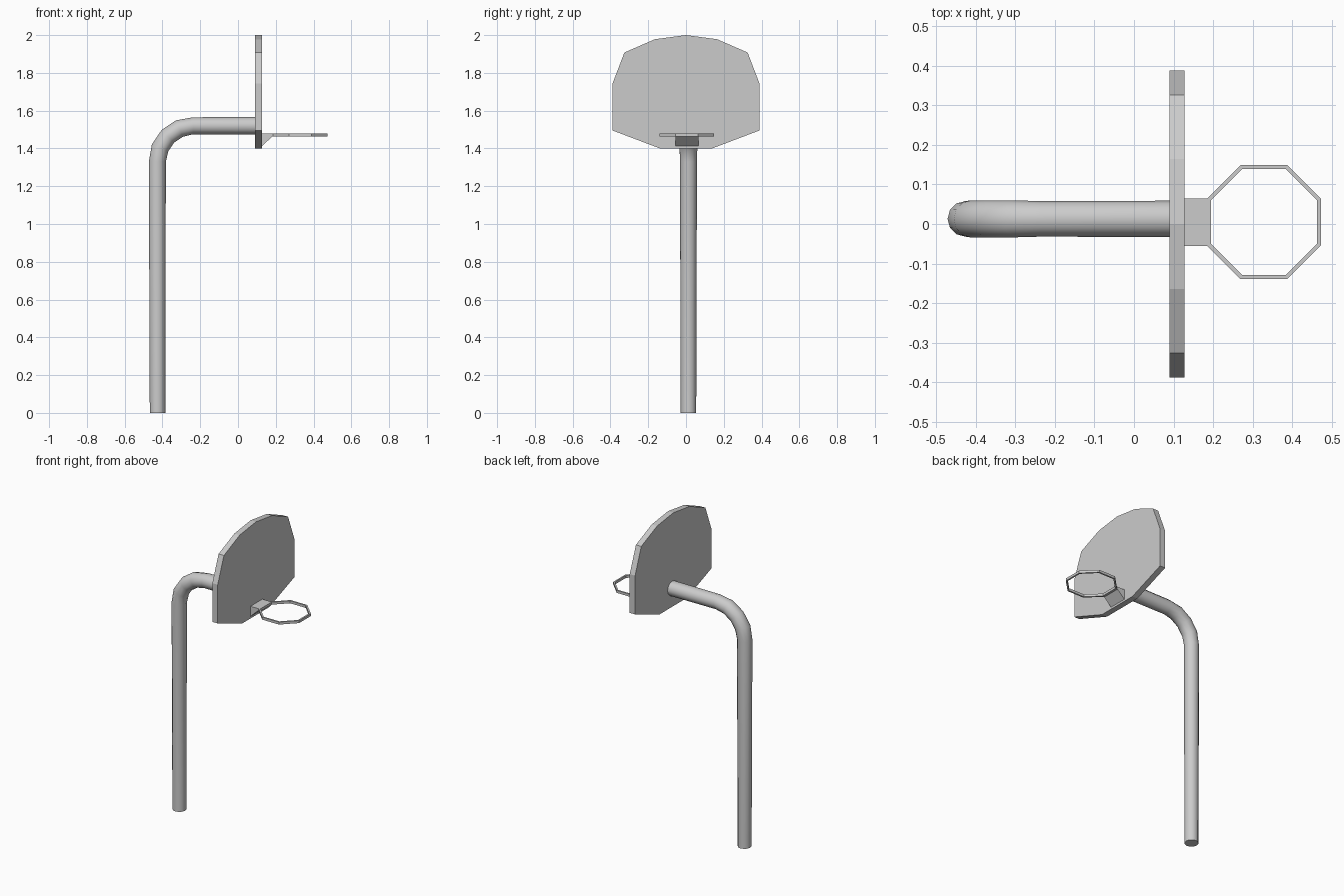
import bpy, bmesh
from math import sin, cos, pi, radians
from mathutils import Vector

if "Cube" in bpy.data.objects:
    bpy.data.objects.remove(bpy.data.objects["Cube"])


def finish(name, bm, smooth=False):
    bmesh.ops.recalc_face_normals(bm, faces=bm.faces)
    mesh = bpy.data.meshes.new(name)
    bm.to_mesh(mesh)
    bm.free()
    obj = bpy.data.objects.new(name, mesh)
    bpy.context.collection.objects.link(obj)
    if smooth:
        bpy.ops.object.select_all(action='DESELECT')
        obj.select_set(True)
        bpy.context.view_layer.objects.active = obj
        bpy.ops.object.shade_smooth_by_angle(angle=radians(40))
    return obj


def bridge(bm, a, b):
    n = len(a)
    for i in range(n):
        j = (i + 1) % n
        bm.faces.new((a[i], a[j], b[j], b[i]))


def prism(name, near, far):
    """Solid between two matching outlines."""
    bm = bmesh.new()
    a, b = ([bm.verts.new(p) for p in pts] for pts in (near, far))
    bm.faces.new(a)
    bm.faces.new(b)
    bridge(bm, a, b)
    return finish(name, bm)


# Bent pole: tube swept along upright, quarter bend and arm
BEND_X, BEND_Z, BEND_R, POLE_Y, SIDES = -0.237, 1.33, 0.19, 0.013, 12
path = [(-0.426, 0.0, 0.041, 0)]
for k in range(5):
    t = k * pi / 8
    path.append((BEND_X - BEND_R * cos(t), BEND_Z + BEND_R * sin(t),
                 0.047 if 0 < k < 4 else 0.045, t))
path.append((0.10, 1.52, 0.046, pi / 2))
bm = bmesh.new()
rings = []
for x, z, r, t in path:
    out = Vector((-cos(t), 0, sin(t)))
    ring = []
    for i in range(SIDES):
        a = 2 * pi * i / SIDES
        ring.append(bm.verts.new(Vector((x, POLE_Y, z)) + out * r * cos(a)
                                 + Vector((0, r * sin(a), 0))))
    rings.append(ring)
for a, b in zip(rings, rings[1:]):
    bridge(bm, a, b)
bm.faces.new(rings[0])
bm.faces.new(rings[-1])
finish("pole", bm, smooth=True)

# Backboard: mirrored half profile, extruded along x
half = [(0.138, 1.40), (0.389, 1.495), (0.389, 1.744), (0.326, 1.908), (0.165, 1.978)]
outline = half + [(0, 2.0)] + [(-y, z) for y, z in reversed(half)]
prism("backboard", [(0.09, y, z) for y, z in outline],
      [(0.128, y, z) for y, z in outline])

# Rim bracket: wedge below a thin top lip
side = [(0.127, 1.478), (0.19, 1.478), (0.19, 1.462), (0.18, 1.462), (0.127, 1.412)]
prism("rim_bracket", [(x, -0.056, z) for x, z in side],
      [(x, 0.065, z) for x, z in side])

# Rim: octagonal hoop with rectangular section
bm = bmesh.new()
loops = []
for r, z in ((0.144, 1.462), (0.144, 1.478), (0.134, 1.478), (0.134, 1.462)):
    R = r / cos(pi / 8)
    loops.append([bm.verts.new((0.329 + R * cos(pi / 8 + i * pi / 4),
                                0.005 + R * sin(pi / 8 + i * pi / 4), z))
                  for i in range(8)])
for i in range(4):
    bridge(bm, loops[i], loops[(i + 1) % 4])
finish("rim", bm)
